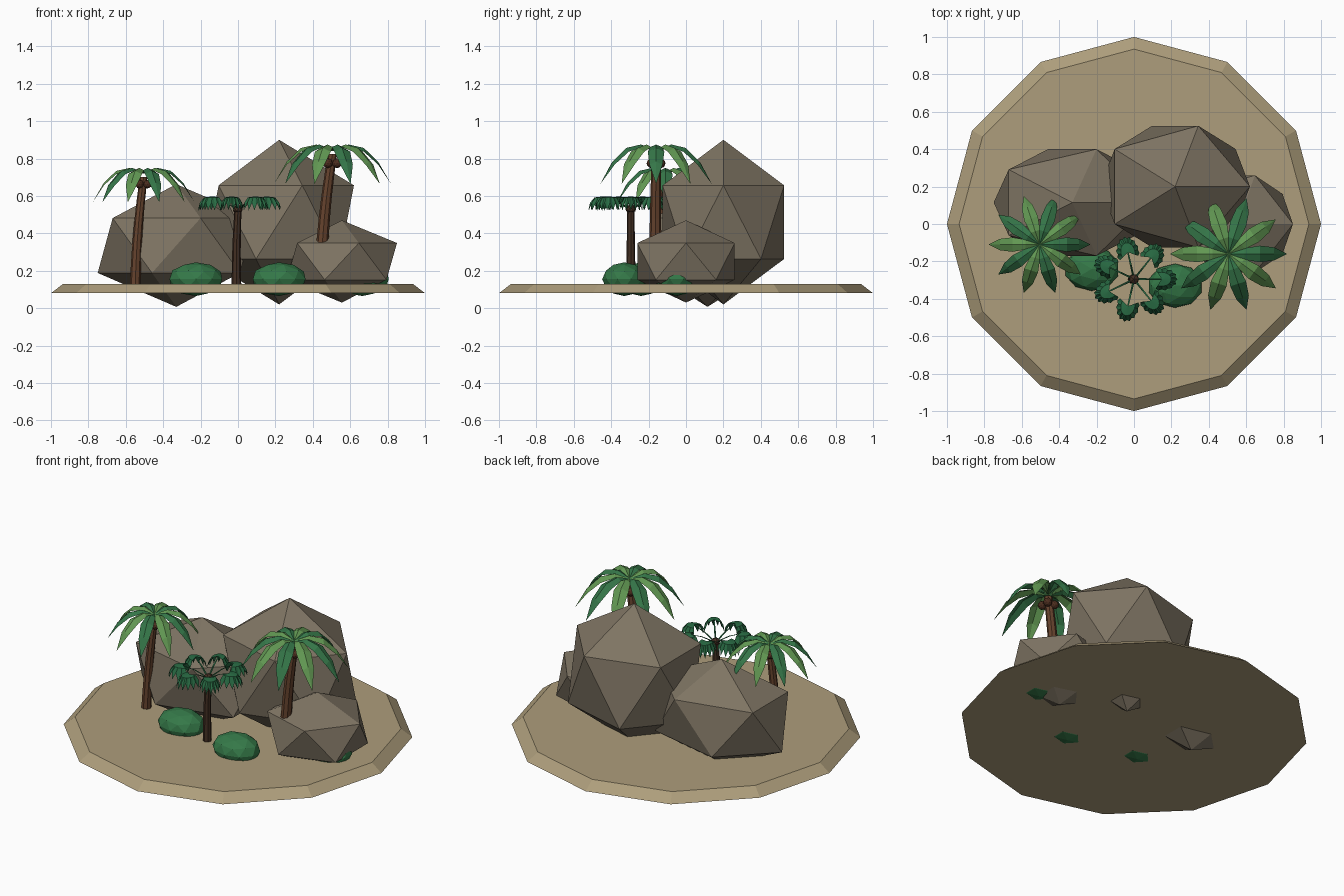
import bpy, bmesh
from math import sin, cos, pi, radians
from mathutils import Vector, Matrix

cube = bpy.data.objects.get("Cube")
if cube:
    bpy.data.objects.remove(cube)


def material(name, *rgb):
    m = bpy.data.materials.new(name)
    m.use_nodes = True
    m.diffuse_color = (*rgb, 1)
    m.node_tree.nodes["Principled BSDF"].inputs["Base Color"].default_value = (*rgb, 1)
    return m


SAND = material("sand", 0.42, 0.34, 0.2)
STONE = material("stone", 0.21, 0.175, 0.125)
BARK = material("palm_bark", 0.13, 0.055, 0.026)
DARK_BARK = material("dark_bark", 0.055, 0.028, 0.016)
NUT = material("coconut_brown", 0.075, 0.028, 0.014)
LIGHT_LEAF = material("light_leaf", 0.12, 0.31, 0.085)
DARK_LEAF = material("dark_leaf", 0.035, 0.18, 0.065)
BUSH = material("bush_green", 0.035, 0.19, 0.065)
FAN_LEAF = material("fan_leaf", 0.022, 0.15, 0.058)


def finish(name, bm, *mats):
    mesh = bpy.data.meshes.new(name)
    bmesh.ops.recalc_face_normals(bm, faces=bm.faces)
    bm.to_mesh(mesh)
    bm.free()
    for m in mats:
        mesh.materials.append(m)
    ob = bpy.data.objects.new(name, mesh)
    bpy.context.collection.objects.link(ob)
    return ob


def blob(name, mat, centre, size, detail):
    bm = bmesh.new()
    bmesh.ops.create_icosphere(bm, subdivisions=detail, radius=1)
    bmesh.ops.transform(bm, verts=bm.verts,
                        matrix=Matrix.Translation(centre) @ Matrix.Diagonal((*size, 1)))
    return finish(name, bm, mat)


def tube(bm, path, radii, sides):
    """Loft horizontal rings along a path and cap both ends."""
    rings = []
    for p, r in zip(path, radii):
        rings.append([bm.verts.new(Vector(p) + Vector((r * cos(2 * pi * i / sides),
                                                       r * sin(2 * pi * i / sides), 0)))
                      for i in range(sides)])
    for a, b in zip(rings, rings[1:]):
        for i in range(sides):
            j = (i + 1) % sides
            bm.faces.new((a[i], a[j], b[j], b[i]))
    bm.faces.new(rings[0])
    bm.faces.new(rings[-1])


def trunk(name, mat, base, top, r0, r1, bow):
    base, top = Vector(base), Vector(top)
    ts = [i / 5 for i in range(6)]
    path = [base.lerp(top, t) + Vector((-bow * sin(pi * t), 0, 0)) for t in ts]
    bm = bmesh.new()
    tube(bm, path, [r0 + (r1 - r0) * t for t in ts], 8)
    finish(name, bm, mat)


# Sand disc
bm = bmesh.new()
bmesh.ops.create_cone(bm, cap_ends=True, segments=12, radius1=1, radius2=0.935, depth=0.05,
                      matrix=Matrix.Translation((0, 0, 0.105)))
finish("sand_island", bm, SAND)

# Boulders
blob("big_boulder", STONE, (0.22, 0.2, 0.46), (0.447, 0.382, 0.44), 1)
blob("right_side_boulder", STONE, (-0.33, 0.115, 0.335), (0.47, 0.335, 0.328), 1)
blob("left_side_boulder", STONE, (0.555, 0, 0.25), (0.33, 0.306, 0.22), 1)

# Bushes
for i, (x, y) in enumerate([(-0.225, -0.24), (0.22, -0.33), (0.665, -0.05)]):
    blob(f"bush_{i + 1}", BUSH, (x, y, 0.155), (0.148, 0.118, 0.09), 2)

# Frond outline: distance out, height, half width, all relative to crown radius
FROND = [(0, -0.1, 0.03), (0.28, 0, 0.1), (0.55, -0.06, 0.145), (0.8, -0.3, 0.115),
         (1.02, -0.68, 0.004)]


def palm(name, base, crown, radius, thick):
    trunk(name + "_trunk", BARK, base, (crown[0], crown[1], crown[2] - 0.05),
          thick, thick * 0.72, 0.008)
    # Folded fronds in alternating greens
    bm = bmesh.new()
    for i in range(10):
        spin = Matrix.Translation(crown) @ Matrix.Rotation(radians(36 * i), 4, "Z")
        rows = []
        for d, h, w in FROND:
            rows.append([bm.verts.new(spin @ (Vector((d, s * w, h - 0.45 * abs(s) * w)) * radius))
                         for s in (-1, 0, 1)])
        for a, b in zip(rows, rows[1:]):
            for k in (0, 1):
                f = bm.faces.new((a[k], b[k], b[k + 1], a[k + 1]))
                f.material_index = i % 2
    finish(name + "_fronds", bm, DARK_LEAF, LIGHT_LEAF)
    # Coconuts under the crown
    r = radius * 0.085
    bm = bmesh.new()
    for i in range(4):
        a = pi / 4 + i * pi / 2
        bmesh.ops.create_icosphere(bm, subdivisions=2, radius=r, matrix=Matrix.Translation(
            (crown[0] + 1.35 * r * cos(a), crown[1] + 1.35 * r * sin(a),
             crown[2] - 0.33 * radius)))
    finish(name + "_coconuts", bm, NUT)


palm("right_palm", (-0.55, -0.13, 0.11), (-0.505, -0.11, 0.75), 0.265, 0.029)
palm("left_palm", (0.445, -0.165, 0.25), (0.505, -0.16, 0.875), 0.305, 0.034)

# Fan palm trunk and leaf stalks
HUB = Vector((0, -0.295, 0.53))
trunk("fan_palm_trunk", DARK_BARK, (-0.008, -0.295, 0.11), HUB, 0.026, 0.019, 0.004)
blob("fan_palm_crown", DARK_BARK, HUB, (0.03, 0.03, 0.025), 1)
stalks, fans = bmesh.new(), bmesh.new()
TEETH = 9
for i in range(7):
    spin = Matrix.Translation(HUB) @ Matrix.Rotation(2 * pi * i / 7, 4, "Z")
    tube(stalks, [spin @ Vector((d, 0, h)) for d, h in ((0.01, 0), (0.08, 0.04), (0.15, 0.062))],
         [0.006, 0.005, 0.004], 5)

    # Drooping fan leaf with a toothed rim
    def point(a, reach, drop):
        return fans.verts.new(spin @ Vector((0.148 + 0.085 * reach * cos(a),
                                             0.062 * reach * sin(a), 0.068 - drop)))
    tip = point(0, 0, 0)
    steps = 2 * TEETH
    inner, outer = [], []
    for k in range(steps + 1):
        a = radians(-115 + 230 * k / steps)
        inner.append(point(a, 0.6, 0.006))
        outer.append(point(a, 1, 0.075) if k % 2 else point(a, 0.88, 0.035))
    for k in range(steps):
        fans.faces.new((tip, inner[k], inner[k + 1]))
        fans.faces.new((inner[k], outer[k], outer[k + 1], inner[k + 1]))
finish("fan_palm_stalks", stalks, FAN_LEAF)
finish("fan_palm_leaves", fans, FAN_LEAF)
